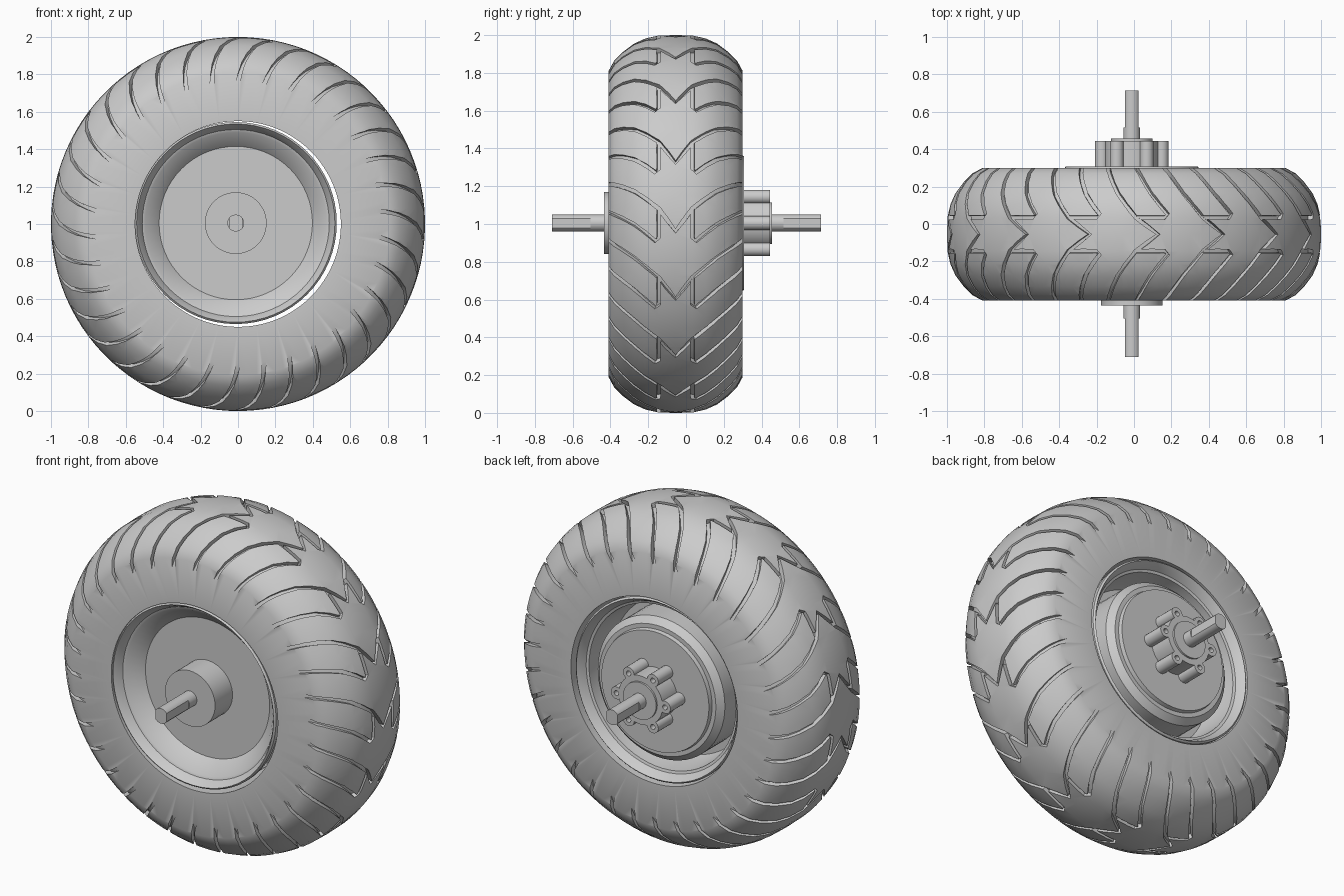
import bpy, bmesh
from math import sin, cos, pi, tau
from mathutils import Vector

cube = bpy.data.objects.get("Cube")
if cube:
    bpy.data.objects.remove(cube)

TYRE_Y = -0.055          # middle plane of the tyre
HUB = (-0.012, 1.005)    # wheel centre in x, z (slightly off the tyre centre)
PERIODS = 17             # tread repeats around the tyre


def finish(name, bm):
    bmesh.ops.remove_doubles(bm, verts=bm.verts, dist=1e-5)
    bmesh.ops.recalc_face_normals(bm, faces=bm.faces)
    mesh = bpy.data.meshes.new(name)
    bm.to_mesh(mesh)
    bm.free()
    obj = bpy.data.objects.new(name, mesh)
    bpy.context.collection.objects.link(obj)
    return obj


def smooth(obj, angle=0.55):
    bpy.ops.object.select_all(action='DESELECT')
    obj.select_set(True)
    bpy.context.view_layer.objects.active = obj
    bpy.ops.object.shade_smooth_by_angle(angle=angle)


def lathe(name, profile, segs=48, centre=HUB):
    """Spin a closed (y, radius) outline around the y axis."""
    bm = bmesh.new()
    rings = []
    for i in range(segs):
        a = tau * i / segs
        rings.append([bm.verts.new((centre[0] + r * sin(a), y, centre[1] + r * cos(a)))
                      for y, r in profile])
    n = len(profile)
    for i in range(segs):
        a, b = rings[i], rings[(i + 1) % segs]
        for j in range(n):
            k = (j + 1) % n
            if profile[j][1] > 0 or profile[k][1] > 0:
                bm.faces.new((a[j], a[k], b[k], b[j]))
    return finish(name, bm)


def disc(name, y0, y1, r, segs=48, centre=HUB):
    return lathe(name, [(y0, 0), (y0, r), (y1, r), (y1, 0)], segs, centre)


# Tyre outline from crown to sidewall: (offset from middle, radius)
HALF = [(0, 1.0), (.09, .998), (.16, .982), (.22, .955), (.28, .91),
        (.325, .865), (.355, .81), (.355, .745)]
SWEEP = [0, 0, .055, .10, .135, .16, .18, .20]   # groove lag at each outline point


def outline(u):
    """Point on the tyre outline; u counts outline points, signed by side."""
    a = min(abs(u), len(HALF) - 1)
    i = min(int(a), len(HALF) - 2)
    y, r = Vector(HALF[i]).lerp(Vector(HALF[i + 1]), a - i)
    return Vector((y if u >= 0 else -y, r))


def on_tyre(u, theta):
    p = outline(u)
    d = outline(u + .5) - outline(u - .5)
    n = Vector((-d.y, d.x)).normalized()

    def place(y, r):
        return Vector((r * sin(theta), y, r * cos(theta)))
    point = place(*p) + Vector((0, TYRE_Y, 1))
    return point, place(*n)


def add_groove(bm, path, depth, width=.02):
    """Rectangular bar that follows a (u, theta) path on the tyre surface."""
    pts = [on_tyre(u, t) for u, t in path]
    rows = []
    for i, (p, n) in enumerate(pts):
        run = pts[min(i + 1, len(pts) - 1)][0] - pts[max(i - 1, 0)][0]
        side = run.cross(n).normalized() * width / 2
        deep = -.002 if abs(path[i][0]) > 6.5 else depth
        rows.append([bm.verts.new(v) for v in (
            p - n * deep - side, p - n * deep + side,
            p + n * .03 + side, p + n * .03 - side)])
    for a, b in zip(rows, rows[1:]):
        for j in range(4):
            k = (j + 1) % 4
            bm.faces.new((a[j], a[k], b[k], b[j]))
    bm.faces.new(rows[0])
    bm.faces.new(rows[-1])


# Tyre body
body = [(TYRE_Y + p.x, p.y) for p in map(outline, range(-6, 7))]
body += [(TYRE_Y + .355, .55), (TYRE_Y - .355, .55)]
tyre = lathe("tyre", body, PERIODS * 6, (0, 1))

# Tread cutters: full chevrons, and shorter side grooves with a run along the crown
chevrons, side_grooves = bmesh.new(), bmesh.new()
step = tau / PERIODS
for k in range(PERIODS):
    tip = k * step + .13
    arm = tip - .12
    wing = [(u, arm - SWEEP[u]) for u in range(7, 0, -1)]
    path = [(-u, t) for u, t in wing]
    path += [(u, tip - .12 * abs(u)) for u in (-.5, 0, .5)]
    path += wing[::-1]
    add_groove(chevrons, path, .028)
    corner = arm + step / 2
    for s in (-1, 1):
        path = [(s * u, corner - SWEEP[u]) for u in range(7, 1, -1)]
        path += [(s * 1.25, corner - .012), (s, corner - .03),
                 (s, (corner + arm) / 2), (s, arm + .004)]
        add_groove(side_grooves, path, .027)

bpy.context.view_layer.objects.active = tyre
for name, bm in (("chevron_cutter", chevrons), ("side_groove_cutter", side_grooves)):
    cutter = finish(name, bm)
    cutter.hide_render = True
    mod = tyre.modifiers.new(name, 'BOOLEAN')
    mod.operation = 'DIFFERENCE'
    mod.solver = 'EXACT'
    mod.object = cutter
    bpy.ops.object.modifier_apply(modifier=name)
    bpy.data.objects.remove(cutter)
smooth(tyre)

# Rim with a dished front and the motor drum at the back
rim = lathe("rim_and_drum", [
    (-.27, 0), (-.27, .41), (-.35, .485), (-.355, .50), (-.385, .515),
    (-.405, .53), (-.395, .54), (-.37, .54), (-.35, .53),
    (.24, .53), (.26, .54), (.285, .54), (.295, .53), (.275, .515),
    (.245, .50), (.24, .485), (.10, .475), (.05, .46), (.05, .42),
    (.25, .42), (.285, .385), (.285, .36), (.308, .355), (.308, 0)], 64)
smooth(rim)

# Front hub, rear boss and washer
smooth(disc("front_hub", -.435, -.26, .165))
smooth(disc("rear_boss", .30, .445, .145))
smooth(disc("rear_washer", .44, .456, .11))

# Bolt lobes around the rear boss, each with an open bolt hole
for i in range(6):
    a = i * pi / 3
    c = (HUB[0] + .16 * cos(a), HUB[1] + .16 * sin(a))
    smooth(lathe("bolt_lobe_%d" % (i + 1),
                 [(.30, .015), (.30, .037), (.445, .037), (.445, .015)], 20, c))

# Axle: round in the middle, with two flats on each end
smooth(disc("axle_core", -.505, .515, .045, 32))
for name, y0, y1 in (("front_axle_end", -.71, -.50), ("rear_axle_end", .51, .715)):
    end = disc(name, y0, y1, .045, 32)
    for v in end.data.vertices:
        v.co.x = max(HUB[0] - .037, min(HUB[0] + .037, v.co.x))
    smooth(end)
